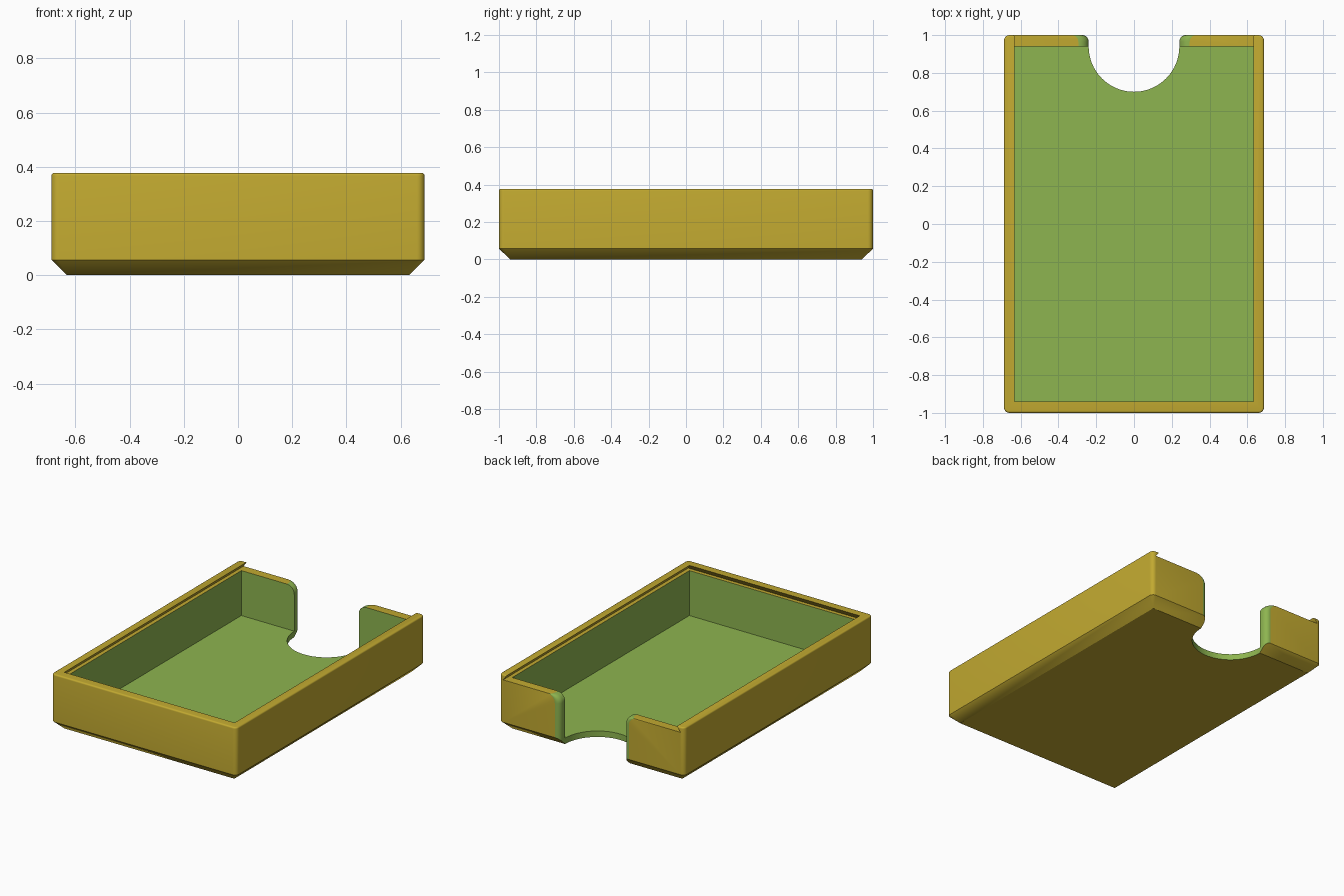
import bpy, bmesh
from math import cos, sin, pi, sqrt

cube = bpy.data.objects.get("Cube")
if cube:
    bpy.data.objects.remove(cube, do_unlink=True)

HX, HY, TOP = 0.688, 1.0, 0.377     # outer half sizes and height
WALL, CHAMFER, FLOOR = 0.055, 0.057, 0.04
LEDGE, NOTCH = 0.342, 0.24          # lid groove floor, thumb notch radius
YELLOW, GREEN = 0, 1


def material(name, colour):
    mat = bpy.data.materials.new(name)
    mat.use_nodes = True
    mat.diffuse_color = colour
    mat.node_tree.nodes["Principled BSDF"].inputs["Base Color"].default_value = colour
    return mat


MATERIALS = [material("mustard yellow", (0.54, 0.40, 0.03, 1)),
             material("leaf green", (0.27, 0.46, 0.08, 1))]


def loft(name, rings, slot):
    """Closed solid through rings of equal point count."""
    bm = bmesh.new()
    loops = [[bm.verts.new(p) for p in ring] for ring in rings]
    for a, b in zip(loops, loops[1:]):
        for i in range(len(a)):
            j = (i + 1) % len(a)
            bm.faces.new((a[i], a[j], b[j], b[i]))
    bm.faces.new(loops[0][::-1])
    bm.faces.new(loops[-1])
    bmesh.ops.remove_doubles(bm, verts=bm.verts, dist=1e-5)
    bmesh.ops.recalc_face_normals(bm, faces=bm.faces)
    for face in bm.faces:
        face.material_index = slot
    mesh = bpy.data.meshes.new(name)
    bm.to_mesh(mesh)
    bm.free()
    for mat in MATERIALS:
        mesh.materials.append(mat)
    obj = bpy.data.objects.new(name, mesh)
    bpy.context.collection.objects.link(obj)
    return obj


def rounded_rect(x, y, r, z, steps=6):
    points = []
    for q, (sx, sy) in enumerate(((1, 1), (-1, 1), (-1, -1), (1, -1))):
        for i in range(steps + 1):
            a = (q + i / steps) * pi / 2
            points.append((sx * (x - r) + r * cos(a), sy * (y - r) + r * sin(a), z))
    return points


def rect(x, y0, y1, z):
    return [(-x, y0, z), (x, y0, z), (x, y1, z), (-x, y1, z)]


# Tray shell: chamfered base, rounded corners, softened rim
rings = [rounded_rect(HX - 0.057, HY - 0.06, 0, 0)]
rings.append(rounded_rect(HX, HY, 0.028, CHAMFER))
SOFT = 0.01
for i in range(5):
    a = i / 4 * pi / 2
    inset = SOFT * (1 - cos(a))
    rings.append(rounded_rect(HX - inset, HY - inset, 0.028 - inset, TOP - SOFT + SOFT * sin(a)))
tray = loft("tray", rings, YELLOW)

# Green inner cavity
IX, IY = HX - WALL, HY - 0.06
cavity = loft("cavity_cutter", [rect(IX, -IY, IY, FLOOR), rect(IX, -IY, IY, LEDGE + 0.008)], GREEN)

# Dovetail groove for a sliding lid, open at the back
SLOPE = 0.026
groove = loft("groove_cutter", [rect(IX + SLOPE, -IY - SLOPE, 1.2, LEDGE),
                                rect(IX - SLOPE, -IY + SLOPE, 1.2, 2 * TOP - LEDGE)], YELLOW)


# Thumb notch through floor and back wall, flaring at its outer and top edges
def notch_ring(width, z, edge=0.035):
    half = [(width * sin(i / 20 * pi / 2), IY - width * cos(i / 20 * pi / 2)) for i in range(1, 21)]
    for i in range(9):
        a = i / 8 * pi / 2
        half.append((width + edge * (1 - cos(a)), HY - edge + edge * sin(a)))
    half.append((width + edge, HY + 0.1))
    left = [(-x, y) for x, y in reversed(half)]
    return [(x, y, z) for x, y in left + [(0, IY - width)] + half]


FLARE = 0.055
rings = [notch_ring(NOTCH, -0.1)]
for i in range(9):
    a = i / 8 * pi / 2
    rings.append(notch_ring(NOTCH + FLARE * (1 - cos(a)), LEDGE - FLARE + FLARE * sin(a)))
rings.append(notch_ring(NOTCH + FLARE, LEDGE + 0.1))
notch = loft("notch_cutter", rings, GREEN)

# Cut the tray
bpy.context.view_layer.objects.active = tray
for cutter in (cavity, groove, notch):
    mod = tray.modifiers.new(cutter.name, "BOOLEAN")
    mod.operation = "DIFFERENCE"
    mod.solver = "EXACT"
    mod.object = cutter
    bpy.ops.object.modifier_apply(modifier=mod.name)
    bpy.data.objects.remove(cutter, do_unlink=True)

bpy.ops.object.select_all(action="DESELECT")
tray.select_set(True)
bpy.ops.object.shade_smooth_by_angle(angle=pi / 6)
